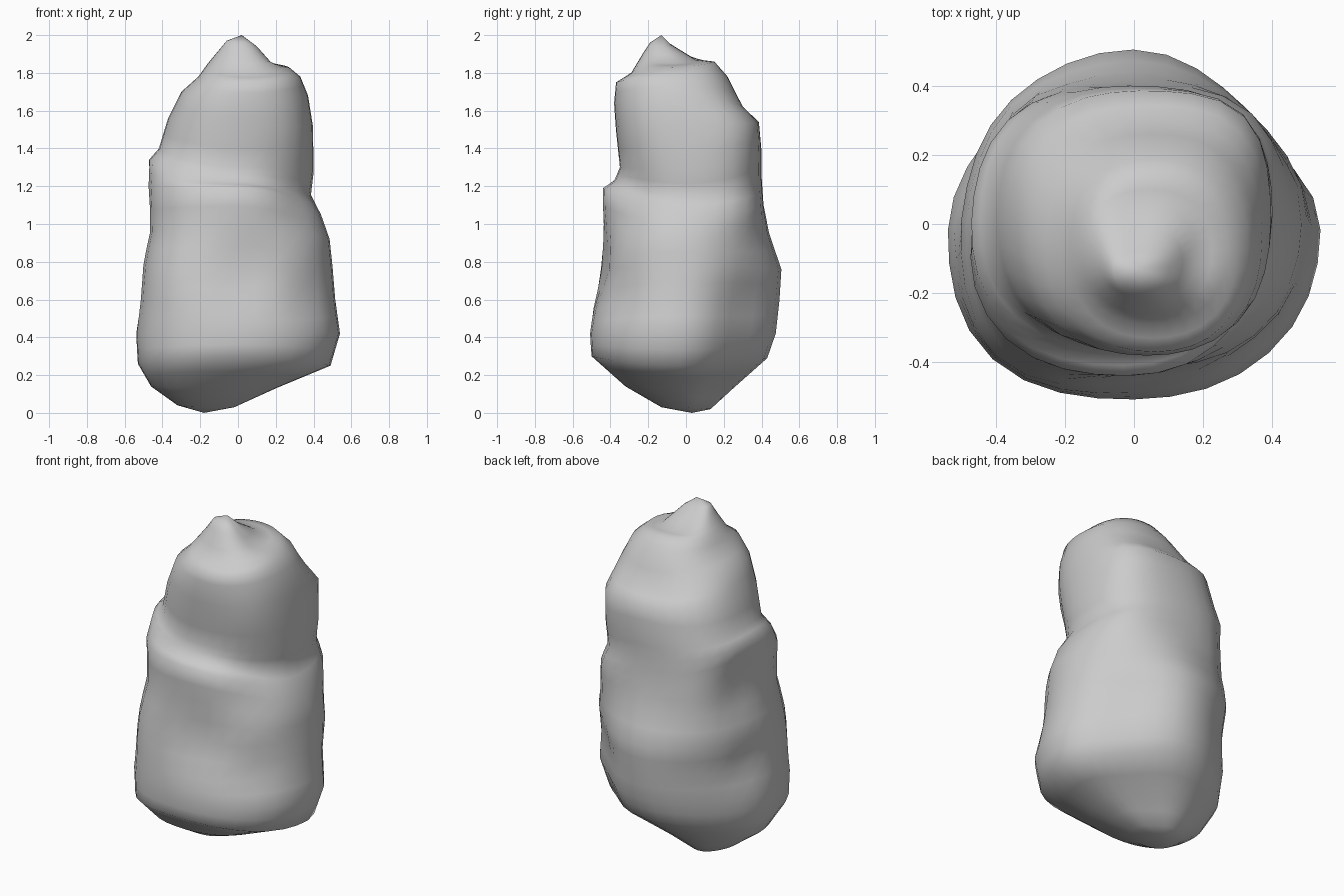
import bpy, bmesh, math
from mathutils import Vector

# Loft rows: (z, x) of left and right edge, then (z, y) of front and back edge
ROWS = [
    (.04, -.32, .03, -.02, .03, -.13, .02, .13),
    (.14, -.46, .13, .20, .14, -.32, .13, .25),
    (.26, -.53, .25, .49, .30, -.50, .29, .43),
    (.42, -.54, .42, .54, .42, -.51, .42, .475),
    (.60, -.52, .60, .515, .55, -.50, .60, .495),
    (.78, -.505, .78, .50, .76, -.47, .76, .505),
    (.95, -.475, .92, .485, 1.0, -.445, .95, .44),
    (1.20, -.485, 1.05, .44, 1.19, -.44, 1.10, .41),
    (1.34, -.475, 1.15, .385, 1.23, -.38, 1.25, .40),
    (1.40, -.42, 1.28, .40, 1.30, -.35, 1.38, .40),
    (1.56, -.37, 1.52, .395, 1.50, -.37, 1.54, .385),
    (1.70, -.30, 1.68, .37, 1.64, -.38, 1.62, .30),
    (1.78, -.21, 1.78, .33, 1.75, -.37, 1.78, .22),
    (1.85, -.16, 1.83, .27, 1.80, -.29, 1.86, .15),
    (1.91, -.11, 1.85, .18, 1.90, -.23, 1.87, .05),
    (1.97, -.06, 1.94, .10, 1.96, -.19, 1.95, -.08),
]
# Corner fullness (back right, back left, front left, front right)
LOW, HIGH = (.86, .95, 1.07, 1.03), (1.06, 1.06, 1.06, 1.04)
# Hollows (positive depth) and swellings (negative): centre, radius, depth
DENTS = [
    ((.08, -.46, .76), .20, .05),
    ((.35, -.35, .62), .14, .035),
    ((.33, -.33, 1.08), .18, .045),
    ((-.47, .12, 1.10), .17, .05),
    ((-.52, .12, .62), .13, .045),
    ((-.33, .33, .95), .15, -.02),
    ((-.38, -.36, .75), .20, -.025),
    ((.33, .30, 1.12), .18, -.025),
    ((.30, .30, 1.50), .16, -.03),
    ((.30, -.30, 1.50), .18, -.015),
]
DENTS = [(Vector(c), r, d) for c, r, d in DENTS]
SEG = 32


def ring_point(row, i):
    zl, xl, zr, xr, zf, yf, zb, yb = row
    a = 2 * math.pi * i / SEG
    c, s = math.cos(a), math.sin(a)
    t = min(1, max(0, (zl - .6) / .6))
    q = min(3, i * 4 // SEG)
    full = LOW[q] + (HIGH[q] - LOW[q]) * t
    r = 1 + (full - 1) * math.sin(2 * a) ** 2
    x = (xl + xr) / 2 + (xr - xl) / 2 * c * r
    y = (yf + yb) / 2 + (yb - yf) / 2 * s * r
    z = c * c * (zr if c > 0 else zl) + s * s * (zb if s > 0 else zf)
    p = Vector((x, y, z))
    # press the hollows towards the axis
    inward = Vector((-x, -y, 0)).normalized()
    move = sum(d * math.exp(-((p - m).length / rad) ** 2) for m, rad, d in DENTS)
    return p + inward * move


# Boulder: lofted rings (with rows halfway between) closed by two tips
rows = [ROWS[0]]
for lo, hi in zip(ROWS, ROWS[1:]):
    rows += [tuple((u + v) / 2 for u, v in zip(lo, hi)), hi]
bm = bmesh.new()
rings = [[bm.verts.new(ring_point(r, i)) for i in range(SEG)] for r in rows]
for lo, hi in zip(rings, rings[1:]):
    for i in range(SEG):
        j = (i + 1) % SEG
        bm.faces.new((lo[i], lo[j], hi[j], hi[i]))
bottom = bm.verts.new((-.18, .03, 0))
top = bm.verts.new((.02, -.13, 2))
for i in range(SEG):
    j = (i + 1) % SEG
    bm.faces.new((bottom, rings[0][j], rings[0][i]))
    bm.faces.new((top, rings[-1][i], rings[-1][j]))
bmesh.ops.recalc_face_normals(bm, faces=bm.faces)
for f in bm.faces:
    f.smooth = True
mesh = bpy.data.meshes.new("boulder")
bm.to_mesh(mesh)
bm.free()
boulder = bpy.data.objects.new("boulder", mesh)
bpy.context.collection.objects.link(boulder)
